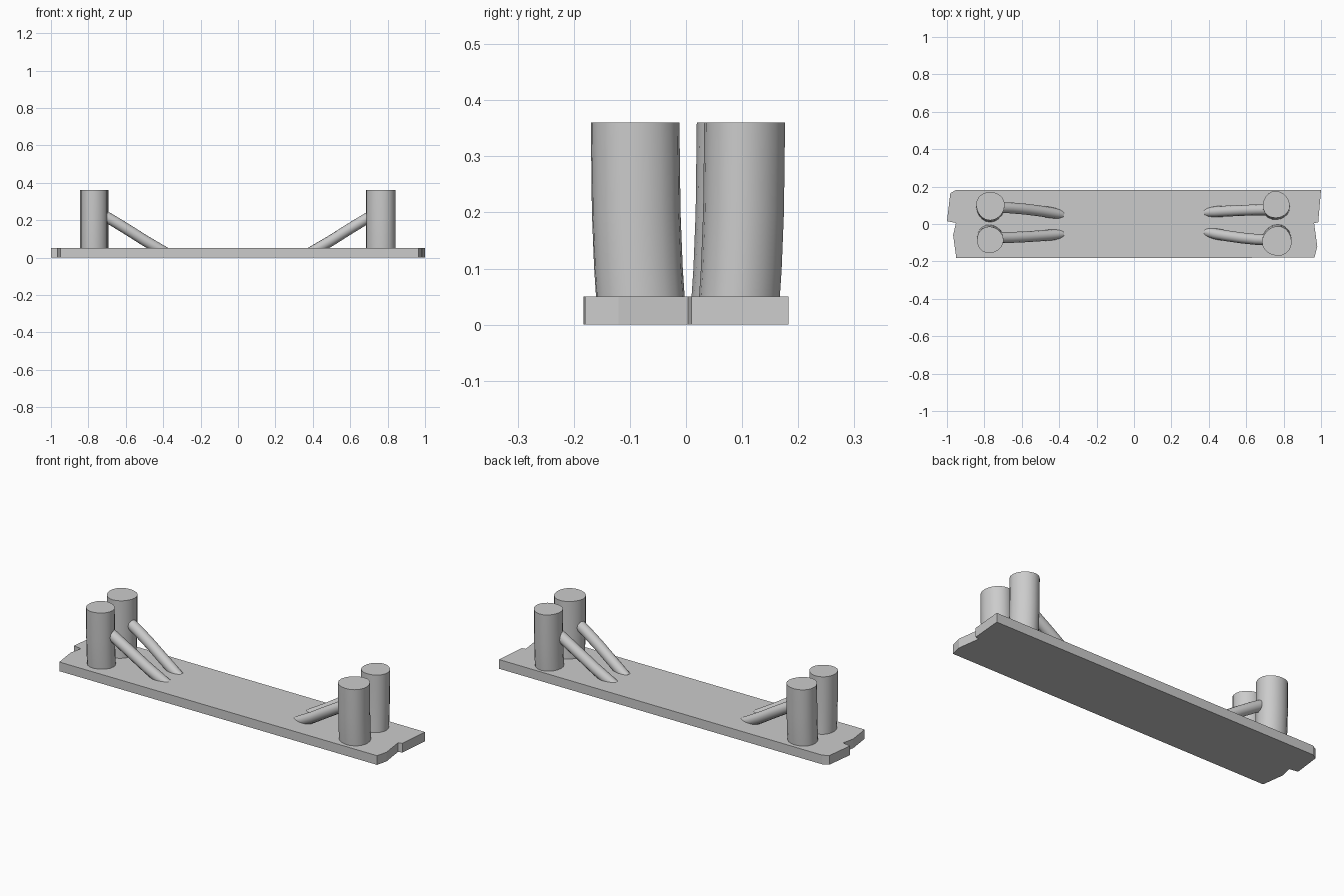
import bpy, bmesh, math
from mathutils import Vector

if "Cube" in bpy.data.objects:
    bpy.data.objects.remove(bpy.data.objects["Cube"])


def finish(name, bm, smooth=True):
    bmesh.ops.recalc_face_normals(bm, faces=bm.faces)
    me = bpy.data.meshes.new(name)
    bm.to_mesh(me)
    bm.free()
    ob = bpy.data.objects.new(name, me)
    bpy.context.collection.objects.link(ob)
    if smooth:
        bpy.ops.object.select_all(action='DESELECT')
        ob.select_set(True)
        bpy.context.view_layer.objects.active = ob
        bpy.ops.object.shade_smooth_by_angle(angle=math.radians(40))
    return ob


def loft(name, rings):
    """Skin a list of equal-length point rings and cap both ends."""
    bm = bmesh.new()
    rows = [[bm.verts.new(p) for p in r] for r in rings]
    n = len(rows[0])
    for a, b in zip(rows, rows[1:]):
        for i in range(n):
            j = (i + 1) % n
            bm.faces.new((a[i], a[j], b[j], b[i]))
    bm.faces.new(rows[0])
    bm.faces.new(rows[-1])
    return finish(name, bm)


# Seat slab: two rough-ended planks side by side, lying upside down
outline = [(-0.95, -0.183), (-0.535, -0.182), (0.965, -0.18), (0.98, -0.12),
           (0.967, 0.003), (0.99, 0.01), (0.985, 0.015), (0.985, 0.06),
           (1.0, 0.183), (-0.95, 0.183), (-0.982, 0.165), (-1.0, 0.015),
           (-0.952, 0.006), (-0.967, -0.06)]
# the notch corners on the right end
outline[4:8] = [(0.963, 0.004), (0.985, 0.01), (0.992, 0.09)]
bm = bmesh.new()
face = bm.faces.new([bm.verts.new((x, y, 0)) for x, y in outline])
ext = bmesh.ops.extrude_face_region(bm, geom=[face])
bmesh.ops.translate(bm, vec=(0, 0, 0.05),
                    verts=[v for v in ext['geom'] if isinstance(v, bmesh.types.BMVert)])
finish("seat_slab", bm, smooth=False)


# Log legs: slightly lumpy round section, leaning a little outwards
def leg(name, x, y, r, phase):
    side = math.copysign(1, y)
    rings = []
    for z, lean in ((0.04, -0.008), (0.10, -0.004), (0.20, 0), (0.36, 0.002)):
        ring = []
        for k in range(20):
            a = math.tau * k / 20
            rr = r * (1 + 0.025 * math.sin(3 * a + phase))
            ring.append((x + rr * math.cos(a), y + side * lean + rr * math.sin(a), z))
        rings.append(ring)
    loft(name, rings)


# Branch braces: bent round rods running from leg to slab
def brace(name, sx, y0, y1, r=0.029, n=12):
    path = [(0.73, 0.233), (0.66, 0.192), (0.58, 0.143), (0.50, 0.092),
            (0.44, 0.057), (0.385, 0.03)]
    pts = []
    for x, z in path:
        t = (0.70 - x) / 0.32
        pts.append(Vector((sx * x, y0 + (y1 - y0) * max(t, 0) ** 1.5, z)))
    rings = []
    for i, p in enumerate(pts):
        d = (pts[min(i + 1, len(pts) - 1)] - pts[max(i - 1, 0)]).normalized()
        u = d.cross(Vector((0, 0, 1))).normalized()
        v = u.cross(d)
        ri = r * (0.85 if i == len(pts) - 1 else 1)
        rings.append([p + ri * (math.cos(math.tau * k / n) * u
                                + math.sin(math.tau * k / n) * v) for k in range(n)])
    loft(name, rings)


# corner, leg x, leg y, leg radius, lump phase, brace y at leg, brace y at slab
for tag, x, y, r, ph, y0, y1 in (
        ("back_left", -0.768, 0.095, 0.076, 0.3, 0.088, 0.05),
        ("front_left", -0.77, -0.083, 0.071, 1.8, -0.073, -0.053),
        ("back_right", 0.76, 0.101, 0.072, 2.6, 0.076, 0.062),
        ("front_right", 0.765, -0.09, 0.079, 4.0, -0.085, -0.042)):
    leg(tag + "_leg", x, y, r, ph)
    brace(tag + "_brace", math.copysign(1, x), y0, y1)
